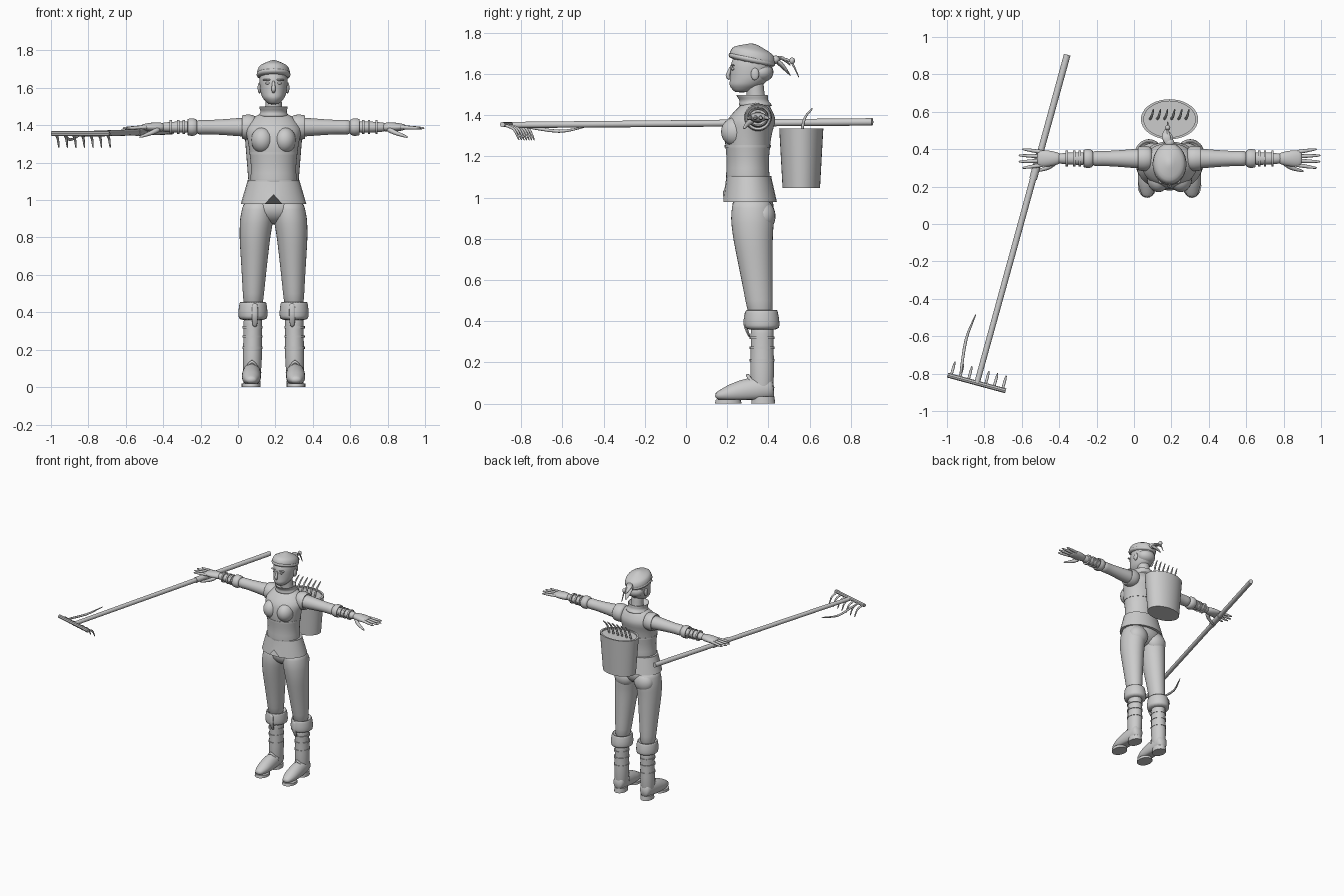
import bpy, bmesh, math
from mathutils import Matrix, Vector

if "Cube" in bpy.data.objects:
    bpy.data.objects.remove(bpy.data.objects["Cube"])

FIGURE_CENTRE = .19
GREY = (.6, .6, .6, 1)
clay = bpy.data.materials.new("plain_grey")
clay.use_nodes = True
clay.diffuse_color = GREY
clay.node_tree.nodes["Principled BSDF"].inputs["Base Color"].default_value = GREY


def finish(name, bm, smooth, mirror, centre):
    """Turn a bmesh into a shaded object, mirrored about its own centre if asked."""
    bmesh.ops.recalc_face_normals(bm, faces=bm.faces)
    mesh = bpy.data.meshes.new(name)
    bm.to_mesh(mesh)
    bm.free()
    mesh.materials.append(clay)
    part = bpy.data.objects.new(name, mesh)
    bpy.context.collection.objects.link(part)
    part.location.x = centre
    bpy.ops.object.select_all(action='DESELECT')
    part.select_set(True)
    bpy.context.view_layer.objects.active = part
    if mirror:
        part.modifiers.new("mirror", 'MIRROR').use_mirror_merge = False
    if smooth:
        bpy.ops.object.shade_smooth()
        part.modifiers.new("rounding", 'SUBSURF').levels = 1
        part.modifiers["rounding"].render_levels = 1
    else:
        bpy.ops.object.shade_smooth_by_angle(angle=math.radians(40))
    return part


def sample(values, t):
    """Read a list of values, spread evenly from start to end, at fraction t."""
    place = t * (len(values) - 1)
    i = min(int(place), len(values) - 2)
    return values[i] + (values[i + 1] - values[i]) * (place - i)


def form(name, path, widths, flat=(1, 1), sides=16, hollow=0, smooth=True, mirror=False, centre=FIGURE_CENTRE):
    """Sweep an ellipse along a path; hollow sinks the far end by that depth."""
    path = [Vector(p) for p in path]
    last = 2 * max(len(path), len(widths)) - 2
    rings = []
    for k in range(last + 1):
        middle = sample(path, k / last)
        ahead, behind = min(k + 1, last) / last, max(k - 1, 0) / last
        along = (sample(path, ahead) - sample(path, behind)).normalized()
        up = Vector((0, 0, 1))
        if abs(along.z) > .8:
            # Upright forms keep level cross-sections
            along = Vector((0, 0, math.copysign(1, along.z)))
            up = Vector((0, -along.z, 0))
        across = along.cross(up).normalized()
        wide = across * sample(widths, k / last)
        deep = across.cross(along) * wide.length * sample(flat, k / last)
        turns = [math.tau * i / sides for i in range(sides)]
        rings.append([middle + wide * math.cos(a) + deep * math.sin(a) for a in turns])
    if hollow:
        rim = [middle.lerp(p, .9) for p in rings[-1]]
        rings += [rim, [p - along * hollow for p in rim]]
    bm = bmesh.new()
    loops = [[bm.verts.new(p) for p in ring] for ring in rings]
    for low, high in zip(loops, loops[1:]):
        for i in range(sides):
            bm.faces.new((low[i - 1], low[i], high[i], high[i - 1]))
    bm.faces.new(loops[0])
    bm.faces.new(loops[-1])
    return finish(name, bm, smooth, mirror, centre)


def ball(name, place, radii, mirror=False):
    bm = bmesh.new()
    bmesh.ops.create_uvsphere(bm, u_segments=20, v_segments=12, radius=1,
                              matrix=Matrix.LocRotScale(Vector(place), None, Vector(radii)))
    return finish(name, bm, False, mirror, FIGURE_CENTRE)


def mid(y, z):
    return Vector((0, y, z))


def arm(x):
    return Vector((x, .35, 1.39))


def hoop(name, place, width, flat, along, mirror=False):
    """A thin raised band around a limb or the waist."""
    half = Vector(along) * .006
    form(name, [place - half, place + half], [width, width], flat=(flat, flat), sides=24,
         smooth=False, mirror=mirror)


UPWARD, SIDEWAYS = (0, 0, 1), (1, 0, 0)

# Torso: bodice, raised seams, flared tunic with a split hem
form("bodice", [mid(.3, 1.05), mid(.3, 1.3), mid(.34, 1.47)], widths=[.13, .12, .135, .155, .08],
     flat=(.85, .85, .7), sides=24)
skirt = form("tunic_skirt", [mid(.31, .98), mid(.305, 1.1)], widths=[.175, .14], flat=(.75, .78),
             sides=24, smooth=False)
for v in skirt.data.vertices:
    if v.co.z < 1 and v.co.y < .3 and abs(v.co.x) < .01:
        v.co.z += .05
hoop("waist_seam", mid(.305, 1.1), width=.14, flat=.78, along=UPWARD)
hoop("under_bust_seam", mid(.3, 1.25), width=.13, flat=.86, along=UPWARD)
ball("breast", place=(.06, .24, 1.32), radii=(.06, .07, .07), mirror=True)
form("collar", [mid(.34, 1.44), mid(.32, 1.5)], widths=[.09, .07, .08], hollow=.03)
form("vest_shoulder", [arm(.09), arm(.17)], widths=[.06, .07, .065], hollow=.01, mirror=True)

# Head and face
form("neck", [mid(.345, 1.43), mid(.33, 1.58)], widths=[.05, .045, .045])
form("head", [mid(.27, 1.51), mid(.31, 1.58), mid(.33, 1.72)], widths=[.025, .06, .072, .078, .06],
     flat=(1.35, 1.35), sides=20)
form("nose", [mid(.22, 1.64), mid(.2, 1.59), mid(.215, 1.575)], widths=[.007, .013, .008], sides=8)
for z in (1.55, 1.56):
    ball("lip", place=(0, .222, z), radii=(.02, .01, .006))
ball("eye", place=(.03, .228, 1.625), radii=(.014, .01, .007), mirror=True)
ball("brow", place=(.035, .226, 1.643), radii=(.024, .01, .005), mirror=True)
ball("ear", place=(.075, .335, 1.6), radii=(.01, .02, .03), mirror=True)
ball("short_hair", place=(0, .365, 1.61), radii=(.07, .06, .05))

# Bandana tilted towards the back, with its knot, tails and cord
cap = form("bandana", [mid(.32, 1.65), mid(.33, 1.75)], widths=[.085, .092, .08, .01], flat=(1.25, 1.25))
band = form("bandana_band", [mid(.32, 1.65), mid(.32, 1.69)], widths=[.092, .094], flat=(1.25, 1.25))
for part in (cap, band):
    for v in part.data.vertices:
        v.co.z -= .2 * (v.co.y - .32)
ball("bandana_knot", place=mid(.435, 1.67), radii=(.026, .022, .02))
knot = mid(.42, 1.68)
form("bandana_tail", [knot, (-.01, .46, 1.65), (-.02, .51, 1.59)], widths=[.018, .033, .005], flat=(.4, .4))
form("short_tail", [knot, (-.02, .47, 1.68), (-.02, .51, 1.64)], widths=[.016, .026, .005], flat=(.4, .4))
form("bandana_cord", [knot, (-.01, .51, 1.67), (-.01, .55, 1.58)], widths=[.008, .007, .003], sides=8)
ball("cord_bead", place=(-.01, .515, 1.665), radii=(.014, .014, .016))

# Arms: sleeves, gloves and spread hands
form("sleeve", [arm(.1), arm(.42)], widths=[.056, .053, .046, .041, .043], flat=(.95, .95), mirror=True)
form("sleeve_cuff", [arm(.405), arm(.46)], widths=[.043, .053, .048], flat=(.93, .93), hollow=.02, mirror=True)
form("forearm", [arm(.43), arm(.61)], widths=[.035, .034, .026], flat=(.9, .9), mirror=True)
for x in (.48, .51, .55):
    hoop("wrist_wrap", arm(x), width=.042, flat=.9, along=SIDEWAYS, mirror=True)
form("palm", [arm(.58), arm(.71)], widths=[.027, .04, .046, .04], flat=(.8, .35), mirror=True)
for i in range(4):
    fan = i - 1.5
    root = arm(.67) + Vector((0, .022 * fan, 0))
    reach = Vector((.15 - .02 * abs(fan), .012 * fan, -.006))
    form("finger", [root, root + reach], widths=[.012, .011, .006], sides=8, mirror=True)
form("thumb", [(.61, .33, 1.38), (.65, .3, 1.36), (.72, .28, 1.335)], widths=[.016, .014, .006],
     sides=8, mirror=True)

# Hips and legs
form("trouser_leg", [(.08, .32, 1), (.1, .325, .8), (.11, .365, .4)], widths=[.08, .092, .084, .066, .05],
     flat=(1.17, 1.17), mirror=True)
ball("pelvis", place=mid(.325, .96), radii=(.15, .1, .09), mirror=False)
ball("buttock", place=(.085, .375, .91), radii=(.078, .06, .075), mirror=True)

# Boots: shaft, turned-down cuff, straps, foot, sole and heel
form("boot_shaft", [(.11, .37, .4), (.115, .37, .03)], widths=[.051, .05, .053, .045], flat=(1.13, 1.13), mirror=True)
form("boot_cuff", [(.11, .37, .355), (.11, .367, .455)], widths=[.078, .08, .073], flat=(1.1, 1.08),
     hollow=.02, mirror=True)
form("cuff_strap", [(.1, .293, .45), (.1, .285, .38), (.1, .31, .32)], widths=[.016, .017, .012],
     flat=(.5, .5), mirror=True)
for z in (.32, .27, .21):
    hoop("boot_strap", Vector((.113, .37, z)), width=.054, flat=1.12, along=UPWARD, mirror=True)
foot = form("boot_foot", [(.12, .14, .035), (.118, .28, .06), (.115, .43, .08)],
            widths=[.025, .05, .053, .05, .04], flat=(.65, 1.1, 1.4), mirror=True)
for v in foot.data.vertices:
    v.co.z = max(v.co.z, .018)
for name, x, y, width, height in (("boot_sole", .12, .205, .05, .02), ("boot_heel", .115, .375, .045, .035)):
    form(name, [(x, y, 0), (x, y, height)], widths=[width, width], flat=(1.3, 1.2), sides=20,
         smooth=False, mirror=True)
form("instep_flap", [(.165, .345, .07), (.115, .29, .15), (.065, .345, .07)], widths=[.008, .01, .008],
     sides=8, mirror=True)

# Bucket on the back, with a clawed fork standing in it
form("bucket", [mid(.56, 1.047), mid(.56, 1.335)], widths=[.13, .153], flat=(.7, .7), sides=36,
     hollow=.01, smooth=False)
for i in range(6):
    foot_x = .038 * i - .105
    form("fork_claw", [(foot_x, .56, 1.31), (foot_x + .01, .575, 1.39), (foot_x + .02, .617, 1.437)],
         widths=[.008, .008, .004], sides=8)

# Rake lying across the right hand
butt, head = Vector((-.357, .905, 1.368)), Vector((-.838, -.845, 1.353))
towards_butt = (butt - head).normalized()
form("rake_handle", [butt, head], widths=[.018, .015], smooth=False, centre=0)
form("rake_grip", [butt.lerp(head, .3), butt.lerp(head, .38)], widths=[.021, .021], smooth=False, centre=0)
near, far = Vector((-.997, -.808, 1.355)), Vector((-.686, -.892, 1.355))
form("rake_bar", [near, far], widths=[.013, .013], sides=8, smooth=False, centre=0)
drop = Vector((0, 0, -.08))
for i in range(7):
    root = near.lerp(far, .06 + .147 * i)
    bend = root + towards_butt * .055 + drop * .25
    form("rake_tooth", [root, bend, root + towards_butt * .08 + drop], widths=[.008, .008, .004],
         sides=8, centre=0)
form("rake_strut", [(-.93, -.82, 1.352), (-.9, -.61, 1.317), (-.842, -.475, 1.347)], widths=[.008, .009, .003],
     sides=8, centre=0)
